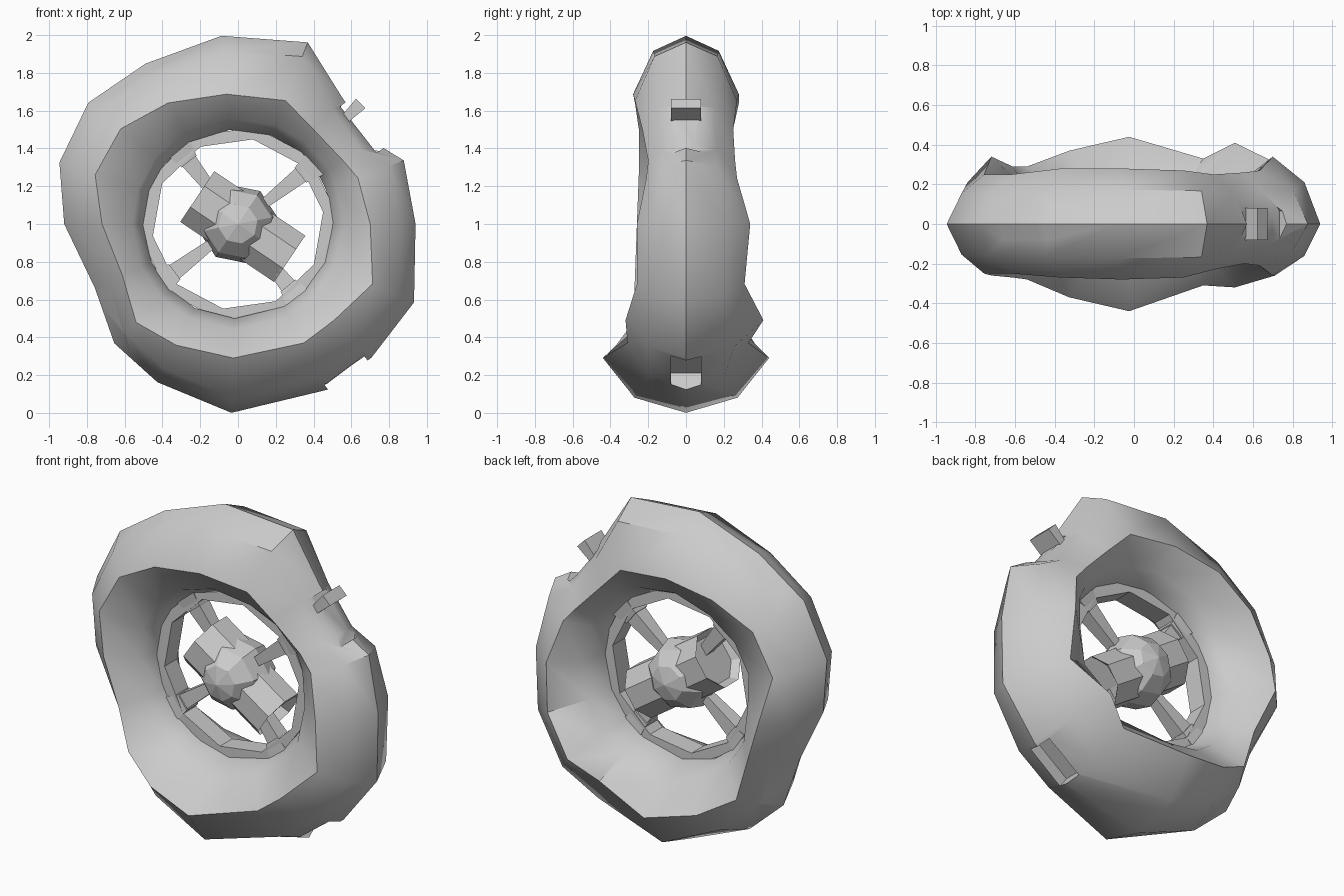
import bpy, bmesh, math
from mathutils import Matrix

if "Cube" in bpy.data.objects:
    bpy.data.objects.remove(bpy.data.objects["Cube"])

CENTRE = Matrix.Translation((0, 0, 1))


def radial(deg):
    """Wheel frame: local x points outward at this angle in the xz plane."""
    return CENTRE @ Matrix.Rotation(-math.radians(deg), 4, 'Y')


def finish(name, bm, smooth=None):
    bmesh.ops.recalc_face_normals(bm, faces=bm.faces)
    me = bpy.data.meshes.new(name)
    bm.to_mesh(me)
    bm.free()
    ob = bpy.data.objects.new(name, me)
    bpy.context.collection.objects.link(ob)
    if smooth:
        shade(ob, smooth)
    return ob


def shade(ob, deg):
    bpy.ops.object.select_all(action='DESELECT')
    bpy.context.view_layer.objects.active = ob
    ob.select_set(True)
    bpy.ops.object.shade_smooth_by_angle(angle=math.radians(deg))


def loft_ring(rings):
    """Closed tube through closed cross-sections."""
    bm = bmesh.new()
    vs = [[bm.verts.new(p) for p in ring] for ring in rings]
    n, k = len(vs), len(vs[0])
    for i in range(n):
        for j in range(k):
            a, b = vs[i], vs[(i + 1) % n]
            bm.faces.new((a[j], a[(j + 1) % k], b[(j + 1) % k], b[j]))
    return bm


def block(name, deg, x0, x1, w0, w1, d0, d1):
    """Tapered box along a radius: w across the wheel plane, d in y."""
    bm = bmesh.new()
    bmesh.ops.create_cube(bm, size=1)
    for v in bm.verts:
        out = v.co.x > 0
        v.co.x = x1 if out else x0
        v.co.y *= d1 if out else d0
        v.co.z *= w1 if out else w0
    bm.transform(radial(deg))
    return finish(name, bm)


def drum(name, deg, x0, x1, r, sides=8, hollow=0):
    """Faceted cylinder along a radius, with optional recessed ends."""
    bm = bmesh.new()
    bmesh.ops.create_cone(bm, cap_ends=True, segments=sides, radius1=r, radius2=r, depth=x1 - x0)
    bm.transform(Matrix.Translation(((x0 + x1) / 2, 0, 0)) @ Matrix.Rotation(math.pi / 2, 4, 'Y')
                 @ Matrix.Rotation(math.pi / sides, 4, 'Z'))
    if hollow:
        caps = [f for f in bm.faces if len(f.verts) == sides]
        for f in caps:
            s = 1 if f.calc_center_median().x > (x0 + x1) / 2 else -1
            bmesh.ops.inset_individual(bm, faces=[f], thickness=r * 0.2)
            for v in f.verts:
                v.co.x -= s * hollow
    bm.transform(radial(deg))
    return finish(name, bm)


# Uneven tyre: angle, outer radius, widest radius, front width, back width
stations = [
    (95, 1.0, .69, .28, .28), (69, 1.03, .70, .27, .27), (51, .87, .64, .23, .25),
    (31, .84, .65, .20, .26), (21, .94, .68, .21, .27), (0, .94, .70, .26, .34),
    (-24, 1.02, .78, .26, .31), (-45, 1.0, .72, .32, .41), (-61, 1.0, .72, .31, .33),
    (-92, 1.0, .71, .44, .44), (-117, .94, .72, .37, .37), (-136, .91, .75, .28, .29),
    (-156, .83, .67, .27, .29), (-180, .92, .72, .26, .34), (-199, 1.0, .80, .25, .25),
    (-219, 1.02, .80, .25, .25), (-240, .98, .74, .27, .28)]
rings = []
for deg, R, M, wf, wb in stations:
    I, a = .50, math.radians(deg)
    sec = [(R, 0), (R - .08, .62 * wb), (M, wb), (I + .06, .62 * wb), (I, .2 * wb),
           (I, -.2 * wf), (I + .06, -.62 * wf), (M, -wf), (R - .08, -.62 * wf)]
    rings.append([(r * math.cos(a), y, 1 + r * math.sin(a)) for r, y in sec])
tyre = finish("tyre", loft_ring(rings))

# Rectangular and octagonal sockets cut into the tread
cutters = [block("slot_cutter", d, .88, 1.2, .26, .26, .16, .16) for d in (126, -54)]
cutters += [drum("socket_cutter", d, f, 1.2, .17) for d, f in ((38, .81), (-140, .83))]
for c in cutters:
    c.hide_render = True
    m = tyre.modifiers.new("cut", 'BOOLEAN')
    m.operation, m.solver, m.object = 'DIFFERENCE', 'EXACT', c
    bpy.context.view_layer.objects.active = tyre
    bpy.ops.object.modifier_apply(modifier=m.name)
    bpy.data.objects.remove(c)
shade(tyre, 38)

# Small lip beside the upper socket
block("socket_lip", 44.5, .80, .91, .05, .07, .16, .16)

# Inner rim band
rim = []
for i in range(10):
    a = math.radians(i * 36 + 8)
    rim.append([(r * math.cos(a), y, 1 + r * math.sin(a))
                for r, y in ((.52, -.06), (.52, .06), (.455, .06), (.455, -.06))])
finish("inner_rim", loft_ring(rim))

# Four flared spokes with end shoes
for d in (128, 38, -143, -51):
    block("spoke", d, .15, .50, .05, .10, .06, .10)
    block("spoke_shoe", d, .42, .52, .10, .15, .11, .14)

# Faceted hub core with two slanted drums
bm = bmesh.new()
bmesh.ops.create_uvsphere(bm, u_segments=8, v_segments=6, radius=.21)
bm.transform(radial(-34) @ Matrix.Rotation(math.pi / 2, 4, 'X'))
finish("hub_core", bm)
drum("hub_axle", -34, -.20, .28, .12)
drum("hub_drum_upper", -34, -.26, .02, .175, hollow=.04)
drum("hub_drum_lower", -34, .11, .33, .16, hollow=.04)
drum("hub_collar", -34, .02, .07, .15)
